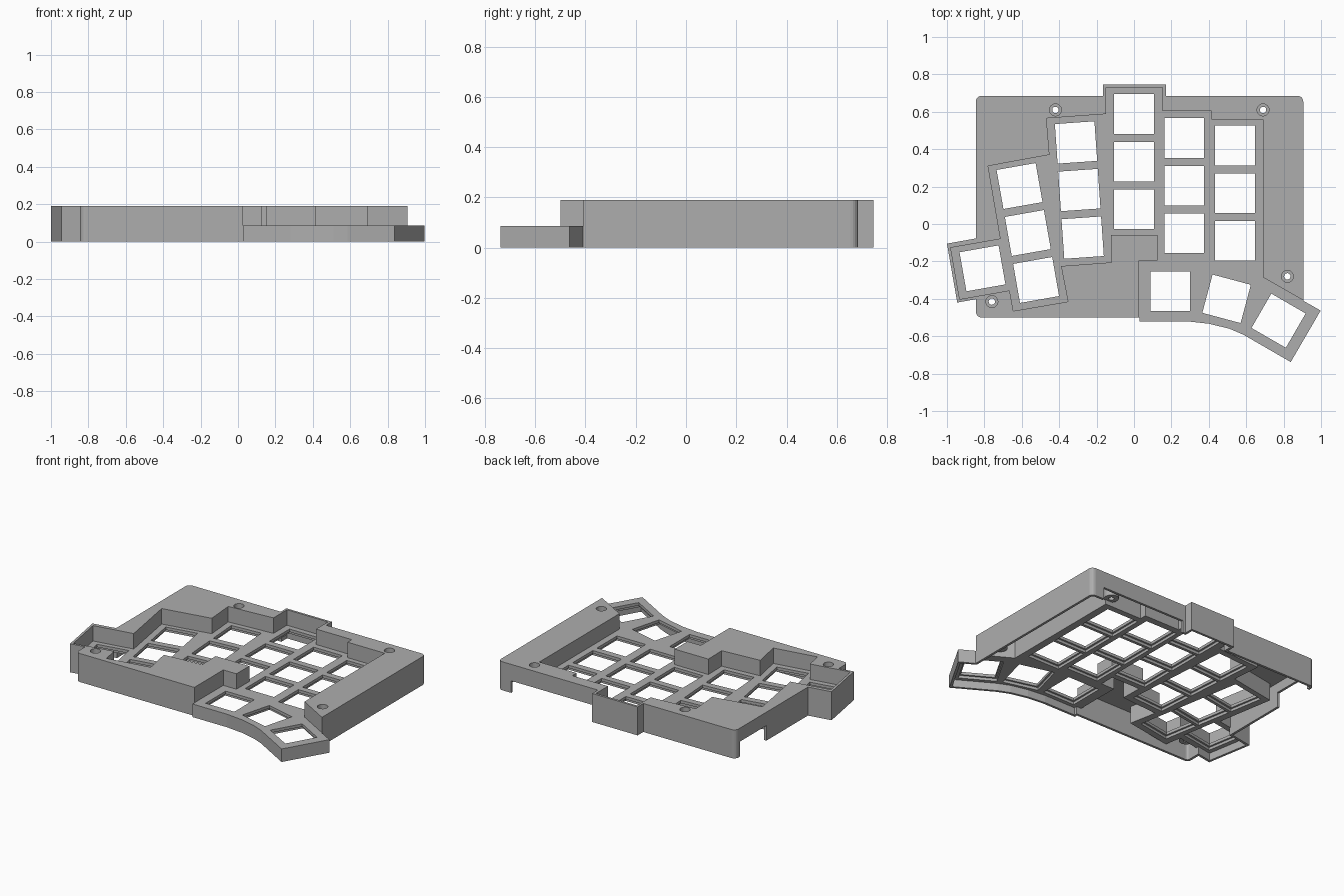
import bpy, bmesh, math
from mathutils import Vector, Matrix

if "Cube" in bpy.data.objects:
    bpy.data.objects.remove(bpy.data.objects["Cube"], do_unlink=True)

TOP, PLATE, PLATE_UNDER, CEILING = 0.19, 0.087, 0.05, 0.165
WALL = 0.016

grey = bpy.data.materials.new("case grey")
grey.use_nodes = True
grey.diffuse_color = (0.42, 0.42, 0.42, 1)
grey.node_tree.nodes["Principled BSDF"].inputs["Base Color"].default_value = grey.diffuse_color


def prisms(name, outlines, low, high):
    """One object made of separate upright prisms."""
    bm = bmesh.new()
    for outline in outlines:
        base = bm.faces.new([bm.verts.new((p[0], p[1], low)) for p in outline])
        lid = bmesh.ops.extrude_face_region(bm, geom=[base])
        moved = [v for v in lid["geom"] if isinstance(v, bmesh.types.BMVert)]
        bmesh.ops.translate(bm, verts=moved, vec=(0, 0, high - low))
    bmesh.ops.recalc_face_normals(bm, faces=bm.faces)
    mesh = bpy.data.meshes.new(name)
    bm.to_mesh(mesh)
    bm.free()
    mesh.materials.append(grey)
    obj = bpy.data.objects.new(name, mesh)
    bpy.context.scene.collection.objects.link(obj)
    return obj


def combine(target, other, operation):
    """Apply a boolean and throw the second object away."""
    mod = target.modifiers.new("combine", 'BOOLEAN')
    mod.object, mod.operation, mod.solver = other, operation, 'EXACT'
    graph = bpy.context.evaluated_depsgraph_get()
    old = target.data
    target.data = bpy.data.meshes.new_from_object(target.evaluated_get(graph))
    target.modifiers.clear()
    bpy.data.meshes.remove(old)
    bpy.data.objects.remove(other, do_unlink=True)


def offset(outline, amount):
    """Grow (or shrink, if negative) an outline with mitred corners."""
    pts = [Vector(p) for p in outline]
    n = len(pts)
    area = sum(pts[i - 1].cross(pts[i]) for i in range(n))
    side = amount if area > 0 else -amount
    grown = []
    for i, p in enumerate(pts):
        a = (p - pts[i - 1]).normalized()
        b = (pts[(i + 1) % n] - p).normalized()
        na, nb = Vector((a.y, -a.x)), Vector((b.y, -b.x))
        grown.append(p + (na + nb) * side / (1 + na.dot(nb)))
    return grown


def rectangle(x0, x1, y0, y1):
    return [(x0, y0), (x1, y0), (x1, y1), (x0, y1)]


def rounded(x0, x1, y0, y1, r, steps=5):
    pts = []
    corners = [(x1 - r, y1 - r), (x0 + r, y1 - r), (x0 + r, y0 + r), (x1 - r, y0 + r)]
    for k, (cx, cy) in enumerate(corners):
        for s in range(steps + 1):
            t = (k + s / steps) * math.pi / 2
            pts.append((cx + r * math.cos(t), cy + r * math.sin(t)))
    return pts


def circle(x, y, r, sides=24):
    return [(x + r * math.cos(math.tau * i / sides), y + r * math.sin(math.tau * i / sides))
            for i in range(sides)]


def key_square(x, y, degrees, size):
    turn = Matrix.Rotation(math.radians(degrees), 2)
    h = size / 2
    return [Vector((x, y)) + turn @ Vector(p) for p in rectangle(-h, h, -h, h)]


# Outlines of the case parts
main_outline = rounded(-0.845, 0.905, -0.5, 0.685, 0.03)
rear_bump = rectangle(-0.165, 0.17, 0.4, 0.745)
side_bump = [(-1, -0.105), (-0.945, -0.42), (-0.65, -0.367), (-0.695, -0.05)]
thumb_wing = [(0.03, -0.3), (0.69, -0.288), (0.998, -0.463), (0.838, -0.738), (0.585, -0.592),
              (0.51, -0.56), (0.4, -0.533), (0.28, -0.52), (0.03, -0.52)]

# Stepped recess around the keys, open over the thumb wing
recess = [(-0.15, 0.73), (0.152, 0.73), (0.152, 0.605), (0.415, 0.605), (0.415, 0.56),
          (0.69, 0.56), (0.69, -0.285), (1.2, -0.577), (1.2, -0.9), (0.028, -0.9),
          (0.028, -0.195), (0.125, -0.195), (0.125, -0.06), (-0.123, -0.06), (-0.12, -0.205),
          (-0.39, -0.225), (-0.353, -0.415), (-0.645, -0.465), (-0.665, -0.355),
          (-0.932, -0.402), (-0.98, -0.127), (-0.713, -0.08), (-0.78, 0.31),
          (-0.452, 0.37), (-0.468, 0.565), (-0.15, 0.588)]

# Key positions: top key of each column, count, turn
columns = [(0, 0.588, 3, 0), (0.268, 0.46, 3, 0), (0.54, 0.42, 3, 0),
           (-0.31, 0.436, 3, 4), (-0.612, 0.203, 3, 10), (-0.81, -0.237, 1, 10),
           (0.193, -0.36, 1, 0), (0.495, -0.4, 1, -15), (0.773, -0.517, 1, -30)]
keys = []
for x, y, count, turn in columns:
    t = math.radians(turn)
    for i in range(count):
        keys.append((x + 0.255 * i * math.sin(t), y - 0.255 * i * math.cos(t), turn))

screws = [(-0.42, 0.61), (0.69, 0.61), (0.82, -0.28), (-0.76, -0.415)]

# Solid case with the key recess
case = prisms("keyboard_case", [main_outline], 0, TOP)
for part in (rear_bump, side_bump):
    combine(case, prisms("bump", [part], 0, TOP), 'UNION')
combine(case, prisms("thumb_wing", [thumb_wing], 0, 0.15), 'UNION')
combine(case, prisms("recess", [recess], PLATE, 0.3), 'DIFFERENCE')

# Hollow underside, keeping the recess walls, key plate and screw bosses
cavity = prisms("cavity", [offset(main_outline, -WALL)], -0.05, CEILING)
for part in (rear_bump, side_bump, thumb_wing):
    combine(cavity, prisms("bay", [offset(part, -WALL)], -0.05, CEILING), 'UNION')
combine(cavity, prisms("plate_keep", [offset(recess, 0.018)], PLATE_UNDER, 0.4), 'DIFFERENCE')
combine(cavity, prisms("bosses", [circle(x, y, 0.045) for x, y in screws], 0.08, 0.4), 'DIFFERENCE')
combine(case, cavity, 'DIFFERENCE')

# Key openings with wider clip recesses underneath
combine(case, prisms("clips", [key_square(*k, 0.236) for k in keys], -0.1, 0.068), 'DIFFERENCE')
combine(case, prisms("holes", [key_square(*k, 0.212) for k in keys], -0.12, 0.4), 'DIFFERENCE')

# Screw holes with counterbores
combine(case, prisms("bores", [circle(x, y, 0.017) for x, y in screws], -0.1, 0.4), 'DIFFERENCE')
combine(case, prisms("heads", [circle(x, y, 0.032) for x, y in screws], 0.15, 0.4), 'DIFFERENCE')

# Cable openings in the rear and side walls
combine(case, prisms("rear_port", [rectangle(0.19, 0.81, 0.66, 0.8)], -0.1, 0.08), 'DIFFERENCE')
combine(case, prisms("side_port", [rectangle(-0.9, -0.82, 0.36, 0.64)], -0.1, 0.1), 'DIFFERENCE')
